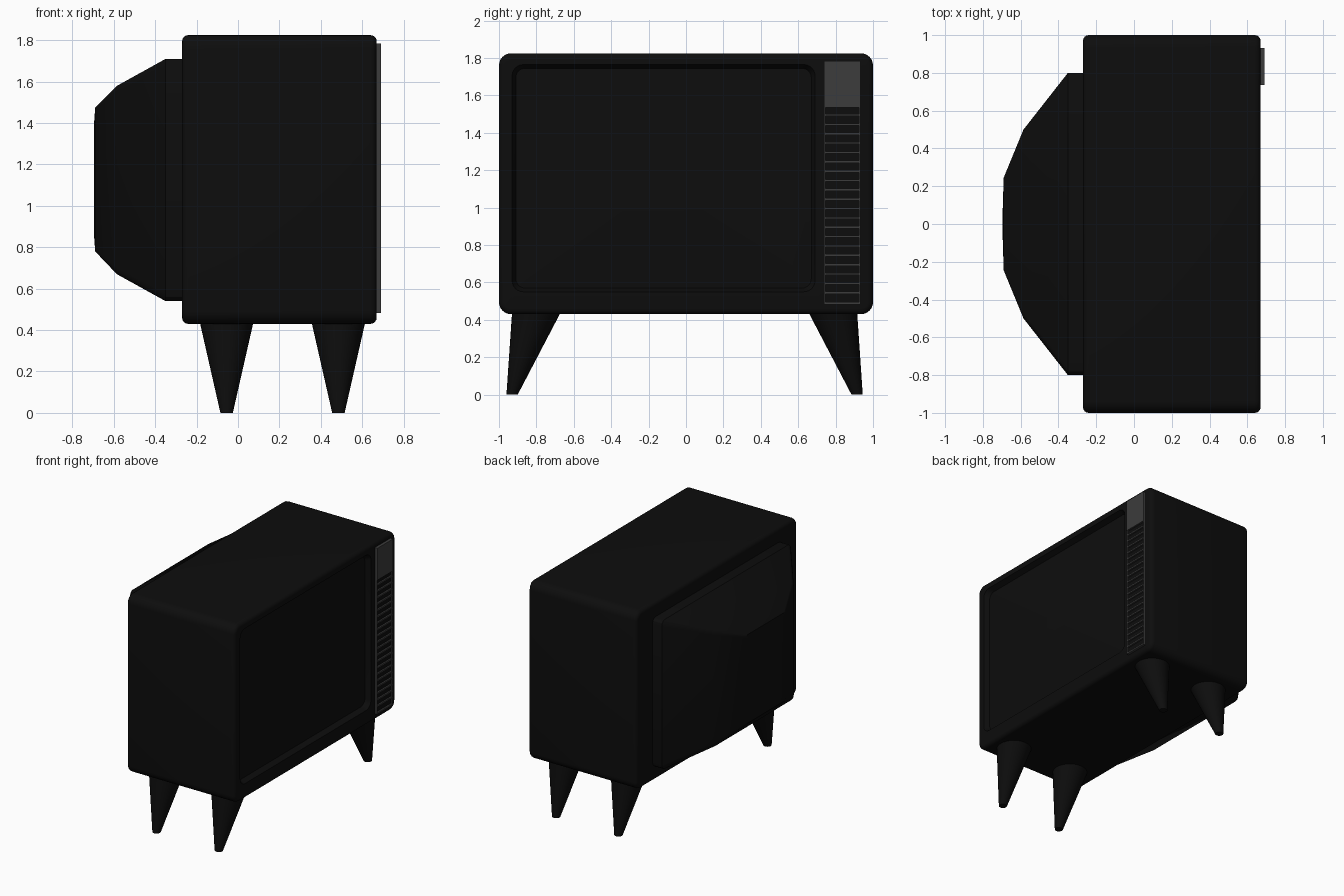
import bpy, bmesh, math
from mathutils import Vector

if "Cube" in bpy.data.objects:
    bpy.data.objects.remove(bpy.data.objects["Cube"])


def material(name, v):
    m = bpy.data.materials.new(name)
    m.diffuse_color = (v, v, v, 1)
    m.use_nodes = True
    m.node_tree.nodes["Principled BSDF"].inputs["Base Color"].default_value = m.diffuse_color
    return m


BLACK = material("black_plastic", 0.004)
GREY = material("grey_trim", 0.045)


def finish(name, bm, mat, angle=30):
    bmesh.ops.recalc_face_normals(bm, faces=bm.faces)
    me = bpy.data.meshes.new(name)
    bm.to_mesh(me)
    bm.free()
    me.materials.append(mat)
    ob = bpy.data.objects.new(name, me)
    bpy.context.collection.objects.link(ob)
    bpy.ops.object.select_all(action='DESELECT')
    ob.select_set(True)
    bpy.context.view_layer.objects.active = ob
    bpy.ops.object.shade_smooth_by_angle(angle=math.radians(angle))
    return ob


def rounded_ring(x, y0, y1, z0, z1, r, n=6):
    """Rounded rectangle in the plane at x."""
    pts = []
    for k, (cy, cz) in enumerate([(y1 - r, z1 - r), (y0 + r, z1 - r),
                                  (y0 + r, z0 + r), (y1 - r, z0 + r)]):
        for i in range(n + 1):
            a = math.pi / 2 * (k + i / n)
            pts.append(Vector((x, cy + r * math.cos(a), cz + r * math.sin(a))))
    return pts


def loft(name, rings, mat, angle=30):
    bm = bmesh.new()
    vs = [[bm.verts.new(p) for p in ring] for ring in rings]
    n = len(vs[0])
    for a, b in zip(vs, vs[1:]):
        for i in range(n):
            j = (i + 1) % n
            bm.faces.new((a[i], a[j], b[j], b[i]))
    bm.faces.new(vs[0])
    bm.faces.new(vs[-1])
    return finish(name, bm, mat, angle)


def add_box(bm, x0, x1, y0, y1, z0, z1):
    for v in bmesh.ops.create_cube(bm, size=1)['verts']:
        v.co = Vector((x0 + (v.co.x + .5) * (x1 - x0),
                       y0 + (v.co.y + .5) * (y1 - y0),
                       z0 + (v.co.z + .5) * (z1 - z0)))


# Cabinet: rounded shell, softened front and back rims, recessed screen opening
Z0, Z1, R = 0.43, 1.825, 0.065


def shell(x, inset):
    return rounded_ring(x, -1 + inset, 1 - inset, Z0 + inset, Z1 - inset, R - inset)


rim = [(0.03 * (1 - math.cos(t)), 0.03 * (1 - math.sin(t)))
       for t in [math.pi / 2 * i / 4 for i in range(5)]]
rings = [shell(-0.27 + dx, inset) for dx, inset in rim]
rings += [shell(0.67 - dx, inset) for dx, inset in reversed(rim)]
SCREEN = (-0.93, 0.69, 0.55, 1.765)
rings.append(rounded_ring(0.67, *SCREEN, 0.06))
rings.append(rounded_ring(0.63, -0.91, 0.67, 0.57, 1.745, 0.05))
loft("cabinet", rings, BLACK)

# Gently domed screen
dome = [rounded_ring(0.62, -0.905, 0.665, 0.575, 1.74, 0.05)]
cy, cz, hy, hz = -0.12, 1.1575, 0.785, 0.5825
for i in range(8):
    s = 1 - i / 8
    dome.append(rounded_ring(0.635 + 0.025 * (1 - s * s), cy - hy * s, cy + hy * s,
                             cz - hz * s, cz + hz * s, 0.05 * s))
loft("screen", dome, BLACK)

# Stepped tube housing on the back
housing = [(-0.25, 0.80, 0.54, 1.71, 0.04), (-0.35, 0.80, 0.54, 1.71, 0.04),
           (-0.585, 0.50, 0.67, 1.58, 0.03), (-0.69, 0.245, 0.78, 1.475, 0.02),
           (-0.695, 0.08, 0.85, 1.405, 0.02)]
loft("back_housing", [rounded_ring(x, -y, y, a, b, r, 3)
                      for x, y, a, b, r in housing], BLACK, 20)

# Control panel: dark backing, grey frame and speaker slats
bm = bmesh.new()
add_box(bm, 0.66, 0.678, 0.74, 0.93, 0.485, 1.78)
finish("speaker_backing", bm, BLACK)

bm = bmesh.new()
add_box(bm, 0.66, 0.692, 0.737, 0.932, 1.535, 1.785)
add_box(bm, 0.66, 0.69, 0.737, 0.745, 0.485, 1.535)
add_box(bm, 0.66, 0.69, 0.924, 0.932, 0.485, 1.535)
add_box(bm, 0.66, 0.69, 0.737, 0.932, 0.483, 0.495)
finish("control_panel", bm, GREY)

bm = bmesh.new()
for i in range(1, 21):
    z = 1.545 - 0.05 * i
    add_box(bm, 0.66, 0.69, 0.745, 0.924, z - 0.006, z + 0.006)
finish("speaker_slats", bm, GREY)

# Splayed tapered legs
for pos, x in (("back", -0.055), ("front", 0.485)):
    for side, top, foot in (("left", -0.80, -0.93), ("right", 0.785, 0.915)):
        bm = bmesh.new()
        verts = bmesh.ops.create_cone(bm, cap_ends=True, segments=32, radius1=0.03,
                                      radius2=0.13, depth=0.44)['verts']
        for v in verts:
            v.co += Vector((x, top if v.co.z > 0 else foot, 0.22))
        finish(f"{pos}_{side}_leg", bm, BLACK)
